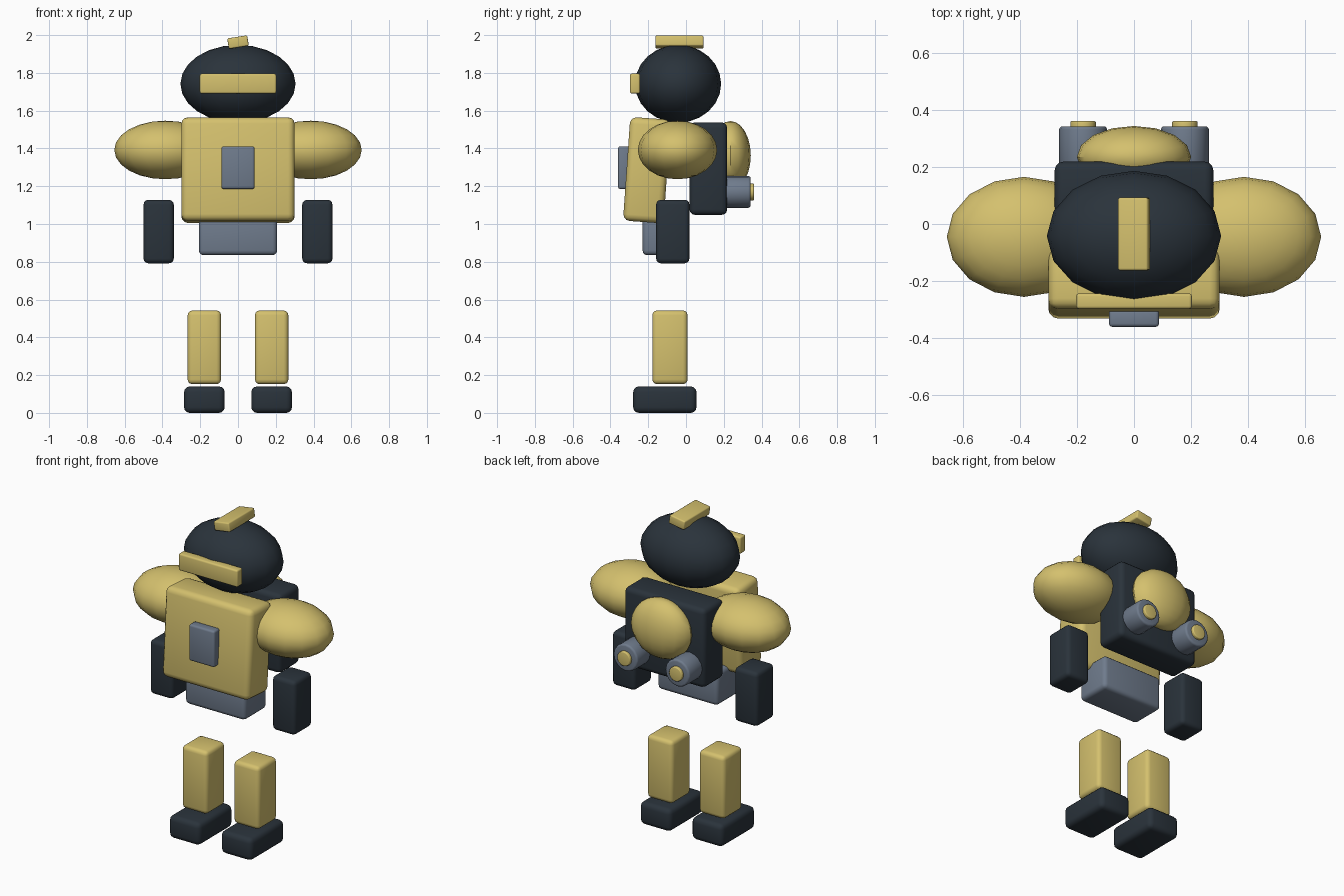
import bpy
import math

cube = bpy.data.objects.get("Cube")
if cube:
    bpy.data.objects.remove(cube, do_unlink=True)


def material(name, rgb):
    m = bpy.data.materials.new(name)
    m.use_nodes = True
    m.diffuse_color = (*rgb, 1)
    shader = next(n for n in m.node_tree.nodes if n.type == 'BSDF_PRINCIPLED')
    shader.inputs["Base Color"].default_value = (*rgb, 1)
    shader.inputs["Roughness"].default_value = 0.6
    return m


YELLOW = material("sand yellow", (0.66, 0.53, 0.155))
DARK = material("dark slate", (0.023, 0.033, 0.044))
GREY = material("steel grey", (0.16, 0.20, 0.265))


def finish(name, mat, bevel=0):
    """Name, colour, round and smooth the active object."""
    ob = bpy.context.object
    ob.name = ob.data.name = name
    ob.data.materials.append(mat)
    bpy.ops.object.transform_apply(location=False, rotation=False, scale=True)
    if bevel:
        mod = ob.modifiers.new("rounded edges", 'BEVEL')
        mod.width = bevel
        mod.segments = 3
        mod.limit_method = 'ANGLE'
        mod.angle_limit = math.radians(40)
        bpy.ops.object.modifier_apply(modifier=mod.name)
    bpy.ops.object.shade_smooth_by_angle(angle=math.radians(35))
    return ob


def box(name, centre, size, mat, bevel=0.025, tilt=(0, 0, 0)):
    bpy.ops.mesh.primitive_cube_add(size=1, location=centre,
                                    rotation=[math.radians(a) for a in tilt])
    bpy.context.object.scale = size
    return finish(name, mat, bevel)


def ellipsoid(name, centre, radii, mat):
    bpy.ops.mesh.primitive_uv_sphere_add(segments=16, ring_count=12, radius=1,
                                         location=centre)
    bpy.context.object.scale = radii
    return finish(name, mat)


def tube(name, centre, radius, depth, mat, bevel):
    bpy.ops.mesh.primitive_cylinder_add(vertices=16, radius=radius, depth=depth,
                                        location=centre,
                                        rotation=(math.pi / 2, 0, 0))
    return finish(name, mat, bevel)


# Head with visor and tilted crest
ellipsoid("head", (0, -0.042, 1.742), (0.305, 0.228, 0.206), DARK)
box("visor", (0, -0.27, 1.743), (0.405, 0.054, 0.105), YELLOW, 0.01)
box("crest", (0, -0.035, 1.963), (0.107, 0.255, 0.056), YELLOW, 0.008, (0, -9, 0))

# Body
box("torso", (0, -0.207, 1.285), (0.6, 0.215, 0.55), YELLOW, 0.035, (-4, 0, 0))
box("chest_plate", (0, -0.33, 1.298), (0.175, 0.06, 0.225), GREY, 0.012)
box("pelvis", (0, -0.12, 0.94), (0.415, 0.22, 0.21), GREY, 0.025)

# Backpack with rounded shell
box("backpack", (0, 0.118, 1.293), (0.555, 0.2, 0.49), DARK, 0.03)
ellipsoid("backpack_shell", (0, 0.235, 1.363), (0.2, 0.108, 0.182), YELLOW)

# Paired parts
for side, s in (("left", 1), ("right", -1)):
    tube(side + "_thruster", (s * 0.178, 0.272, 1.17), 0.084, 0.14, GREY, 0.012)
    tube(side + "_nozzle", (s * 0.178, 0.335, 1.17), 0.045, 0.05, YELLOW, 0.006)
    ellipsoid(side + "_shoulder", (s * 0.385, -0.045, 1.392), (0.27, 0.21, 0.155), YELLOW)
    box(side + "_forearm", (s * 0.42, -0.07, 0.96), (0.16, 0.176, 0.336), DARK)
    box(side + "_leg", (s * 0.178, -0.085, 0.347), (0.177, 0.187, 0.39), YELLOW)
    box(side + "_foot", (s * 0.178, -0.112, 0.07), (0.215, 0.335, 0.14), DARK, 0.03)
